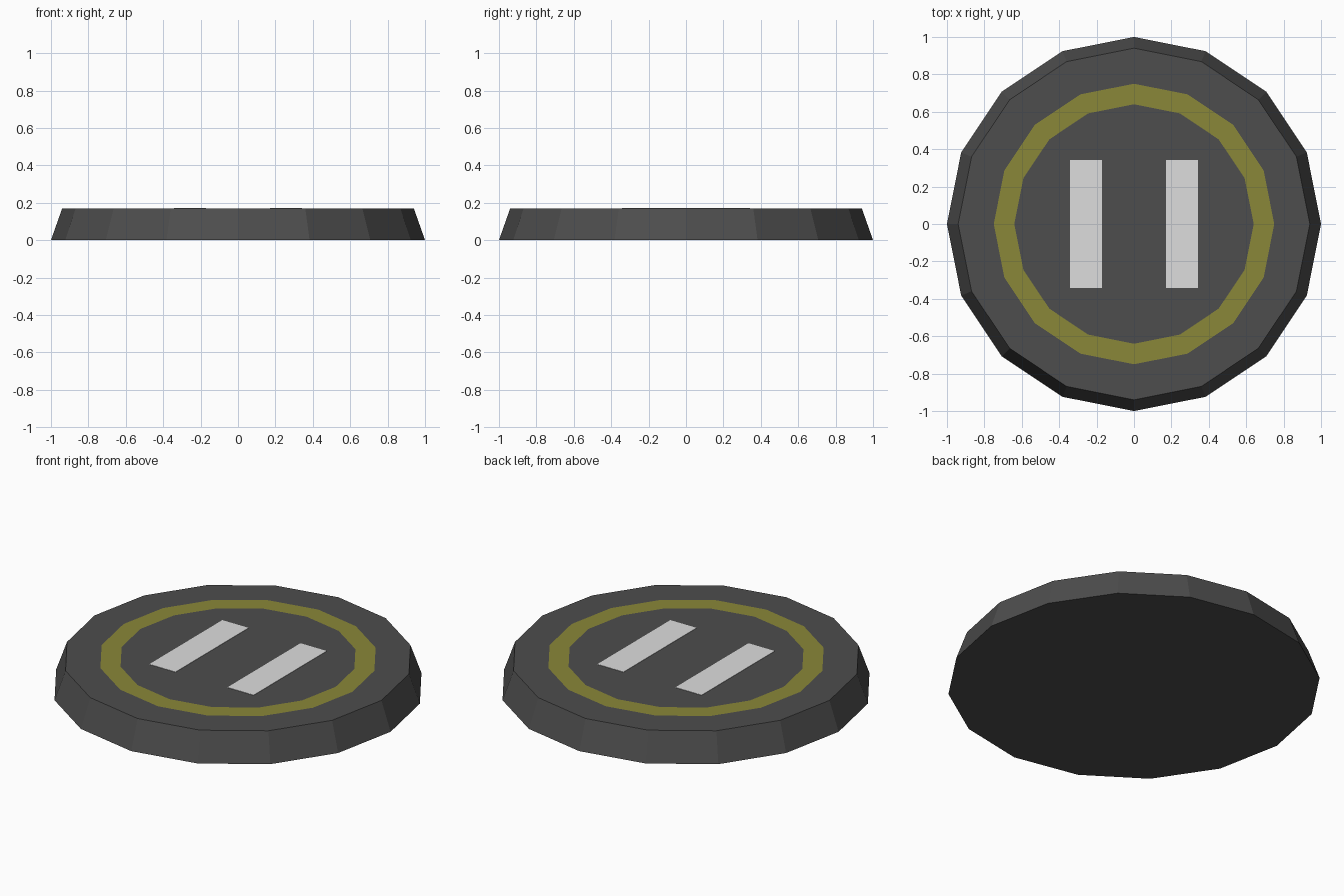
import bpy, bmesh, math

if "Cube" in bpy.data.objects:
    bpy.data.objects.remove(bpy.data.objects["Cube"])

SIDES = 16
HEIGHT = 0.17


def material(name, rgb):
    m = bpy.data.materials.new(name)
    m.diffuse_color = (*rgb, 1)
    m.use_nodes = True
    m.node_tree.nodes["Principled BSDF"].inputs["Base Color"].default_value = m.diffuse_color
    return m


def finish(bm, name, mats):
    mesh = bpy.data.meshes.new(name)
    bmesh.ops.recalc_face_normals(bm, faces=bm.faces)
    bm.to_mesh(mesh)
    bm.free()
    for m in mats:
        mesh.materials.append(m)
    ob = bpy.data.objects.new(name, mesh)
    bpy.context.collection.objects.link(ob)
    return ob


dark = material("dark grey", (0.075, 0.075, 0.075))
yellow = material("dull yellow", (0.255, 0.245, 0.04))
pale = material("pale grey", (0.73, 0.73, 0.73))

# Landing pad: tapered 16-sided disc with the painted ring cut into its flat top
bm = bmesh.new()
profile = [(1.0, 0), (0.94, HEIGHT), (0.75, HEIGHT), (0.64, HEIGHT)]
loops = [[bm.verts.new((r * math.cos(2 * math.pi * i / SIDES),
                        r * math.sin(2 * math.pi * i / SIDES), z))
          for i in range(SIDES)] for r, z in profile]
for band, (a, b) in enumerate(zip(loops, loops[1:])):
    for i in range(SIDES):
        j = (i + 1) % SIDES
        face = bm.faces.new((a[i], a[j], b[j], b[i]))
        face.material_index = 1 if band == 2 else 0
bm.faces.new(loops[-1])
bm.faces.new(loops[0][::-1])
finish(bm, "landing_pad", [dark, yellow])

# Touchdown marks: a mirrored pair of thin painted bars
for side, name in ((-1, "left"), (1, "right")):
    bm = bmesh.new()
    bmesh.ops.create_cube(bm, size=1)
    bmesh.ops.scale(bm, vec=(0.172, 0.684, 0.003), verts=bm.verts)
    bmesh.ops.translate(bm, vec=(side * 0.256, 0, HEIGHT + 0.0005), verts=bm.verts)
    finish(bm, name + "_touchdown_bar", [pale])
